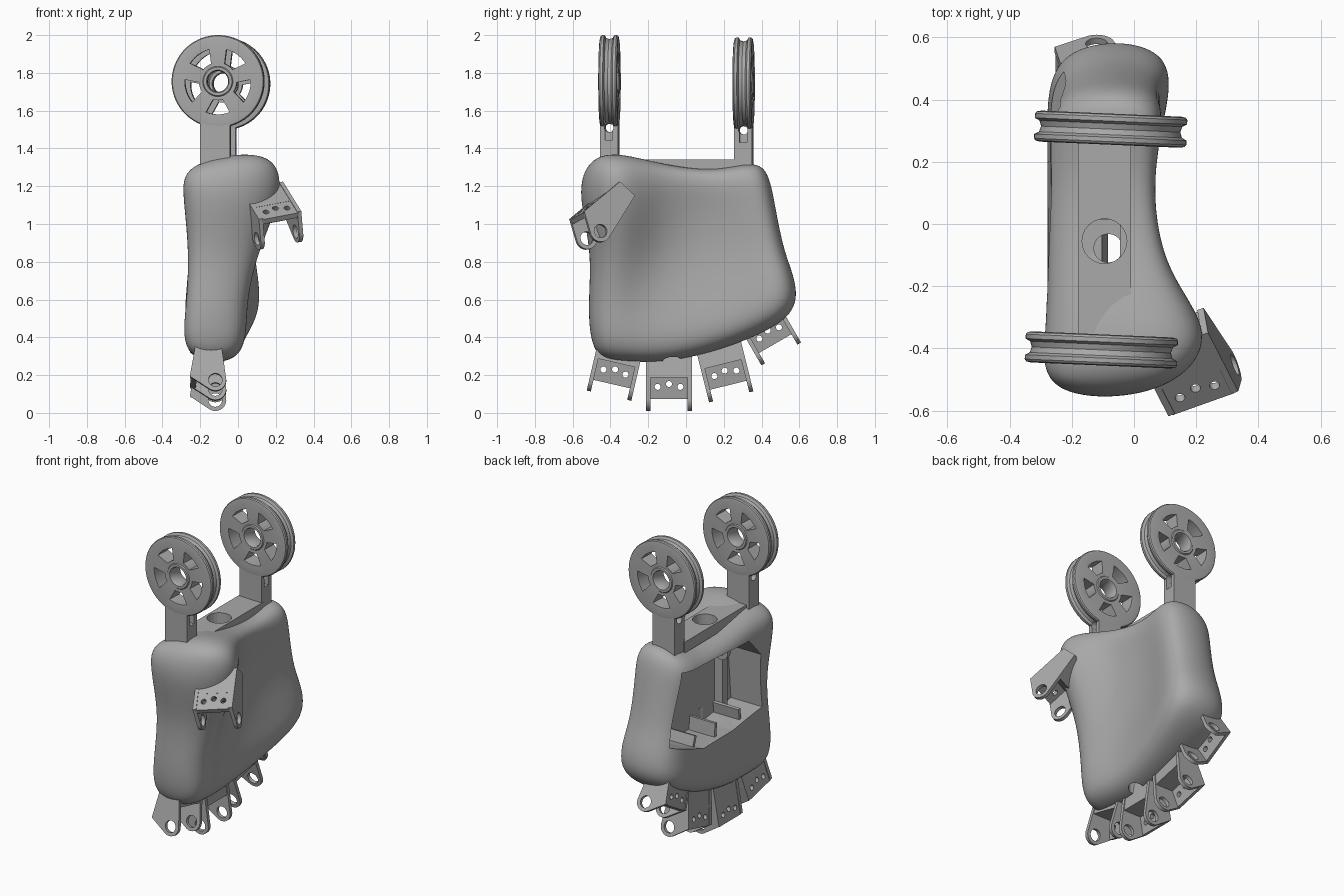
import bpy, bmesh
from math import sin, cos, pi, radians
from mathutils import Matrix, Vector

if bpy.data.objects.get("Cube"):
    bpy.data.objects.remove(bpy.data.objects["Cube"])

grey = bpy.data.materials.new("warm_grey_plastic")
grey.use_nodes = True
tone = (0.4, 0.4, 0.4, 1)
grey.diffuse_color = tone
grey.node_tree.nodes["Principled BSDF"].inputs["Base Color"].default_value = tone

TURN_X = Matrix.Rotation(pi / 2, 4, 'Z')   # extrusion runs along x
TURN_Z = Matrix.Rotation(pi / 2, 4, 'X')   # extrusion runs along z


def make(name, verts, faces):
    mesh = bpy.data.meshes.new(name)
    mesh.from_pydata(verts, [], faces)
    bm = bmesh.new()
    bm.from_mesh(mesh)
    bmesh.ops.recalc_face_normals(bm, faces=bm.faces)
    bm.to_mesh(mesh)
    bm.free()
    mesh.materials.append(grey)
    obj = bpy.data.objects.new(name, mesh)
    bpy.context.collection.objects.link(obj)
    return obj


def prism(name, outline, depth, at=(0, 0, 0), turn=Matrix()):
    """Extrude an (x, z) outline along y, then turn and place it."""
    n = len(outline)
    verts = [(x, s * depth / 2, z) for s in (-1, 1) for x, z in outline]
    faces = [tuple(range(n)), tuple(range(n, 2 * n))]
    faces += [(i, (i + 1) % n, n + (i + 1) % n, n + i) for i in range(n)]
    obj = make(name, verts, faces)
    obj.data.transform(Matrix.Translation(at) @ turn)
    return obj


def arc(r, start, end, steps, cx=0, cz=0):
    angles = [radians(start + (end - start) * i / steps) for i in range(steps + 1)]
    return [(cx + r * cos(a), cz + r * sin(a)) for a in angles]


def rod(r, depth, at, turn=Matrix()):
    return prism("cutter", arc(r, 0, 345, 23), depth, at, turn)


def box(name, size, at):
    w, d, h = size
    outline = [(-w / 2, -h / 2), (w / 2, -h / 2), (w / 2, h / 2), (-w / 2, h / 2)]
    return prism(name, outline, d, at)


def activate(obj):
    bpy.ops.object.select_all(action='DESELECT')
    obj.select_set(True)
    bpy.context.view_layer.objects.active = obj


def apply(obj, mod):
    activate(obj)
    bpy.ops.object.modifier_apply(modifier=mod.name)


def cut(obj, *cutters):
    for cutter in cutters:
        cutter.hide_render = True
        mod = obj.modifiers.new("cut", 'BOOLEAN')
        mod.operation, mod.solver, mod.object = 'DIFFERENCE', 'EXACT', cutter
        apply(obj, mod)
        bpy.data.objects.remove(cutter)
    return obj


def smooth(obj, angle=35):
    activate(obj)
    bpy.ops.object.shade_smooth_by_angle(angle=radians(angle))


def join(name, parts):
    activate(parts[0])
    for p in parts:
        p.select_set(True)
    bpy.ops.object.join()
    parts[0].name = name
    return parts[0]


# Palm: cage of two sheets, rows run top to bottom, columns front to back
rows_y = [(-.52, -.38, -.14, .18, .43), (-.59, -.34, -.14, .18, .48), (-.5, -.34, -.15, .22, .53),
          (-.53, -.38, -.17, .28, .6), (-.5, -.34, -.08, .28, .6)]
rows_z = [(1.38, 1.43, 1.36, 1.31, 1.41), (1.18, 1.16, 1.12, 1.1, 1.12), (.85,) * 5,
          (.55, .55, .55, .6, .7), (.28, .26, .25, .35, .51)]
rows_x = [(.12, .24, .13, .09, .13), (.12, .32, .06, .03, .15), (.04, .14, -.01, .02, .15),
          (-.01, .06, -.01, .07, .19), (.02, .06, .05, .1, .13)]
left_x = [(-.31, -.28, -.28, -.28, -.28), (-.31, -.29, -.28, -.28, -.28), (-.27, -.25, -.25, -.25, -.27),
          (-.29, -.27, -.27, -.27, -.29), (-.32, -.3, -.3, -.3, -.28)]
grid = [(i, j) for i in range(5) for j in range(5)]
right = [(rows_x[i][j], rows_y[i][j], rows_z[i][j]) for i, j in grid]
left = [(left_x[i][j], rows_y[i][j], rows_z[i][j] - (.08 if i == 0 else 0)) for i, j in grid]
quads = [(i * 5 + j, i * 5 + j + 1, i * 5 + j + 6, i * 5 + j + 5) for i in range(4) for j in range(4)]
border = list(range(5)) + [9, 14, 19, 24] + [23, 22, 21, 20] + [15, 10, 5]
sides = [(a, b, b + 25, a + 25) for a, b in zip(border, border[1:] + border[:1])]
palm = make("palm_shell", right + left, quads + [tuple(k + 25 for k in q) for q in quads] + sides)
sub = palm.modifiers.new("round", 'SUBSURF')
sub.levels = 4
apply(palm, sub)

# Open cavity on the palm's outer side, the hole in its top and the tendon hole in its floor
opening = [(-.39, .7), (-.1, .66), (.2, .66), (.49, .76), (.38, 1.2), (-.24, 1.18), (-.36, 1.05)]
cut(palm, prism("cutter", opening, .5, (-.295, 0, 0), TURN_X),
    rod(.072, .5, (-.095, -.055, 1.3), TURN_Z),
    rod(.046, .6, (-.083, -.078, .45), TURN_Z))
smooth(palm)

bridge = box("top_plate", (.17, .66, .07), (-.095, -.06, 1.307))
cut(bridge, rod(.072, .3, (-.095, -.055, 1.3), TURN_Z))

# Cavity dividers, vertical rail and lug
for y, tilt in ((-.22, -8), (.03, 5), (.25, 18)):
    rib = box("cavity_divider", (.18, .02, .13), (0, 0, 0))
    rib.matrix_world = Matrix.Translation((-.14, y, .68)) @ Matrix.Rotation(radians(tilt), 4, 'X')
box("cavity_rail", (.06, .05, .6), (-.07, -.25, .93))
lug = prism("cavity_lug", arc(.05, 0, 345, 23), .03, (-.13, -.18, 1.1))
cut(lug, rod(.022, .2, (-.13, -.18, 1.1)))
smooth(lug)

# Pulley wheels on posts
RIM = [(.055, -.04), (.06, -.05), (.075, -.05), (.08, -.044), (.225, -.05), (.24, -.047), (.245, -.04),
       (.245, -.026), (.23, -.018), (.224, 0)]
RIM += [(r, -y) for r, y in reversed(RIM[:-1])]


def pulley(name, x, y, z):
    n, steps = len(RIM), 72
    verts = [(r * cos(2 * pi * k / steps), d, r * sin(2 * pi * k / steps))
             for k in range(steps) for r, d in RIM]
    faces = [(k * n + i, k * n + (i + 1) % n, (k + 1) % steps * n + (i + 1) % n, (k + 1) % steps * n + i)
             for k in range(steps) for i in range(n)]
    wheel = make(name + "_pulley", verts, faces)
    for k in range(5):
        mid = -90 + 72 * k
        window = arc(.175, mid - 21, mid + 21, 6) + arc(.1, mid + 15, mid - 15, 4)
        cut(wheel, prism("cutter", window, .3))
    smooth(wheel, 30)
    post = box(name + "_post", (.16, .096, .28), (-.015, 0, -.355))
    cut(post, rod(.024, .4, (0, 0, -.245), TURN_X), box("cutter", (.12, .04, .07), (.07, 0, -.275)))
    for part in (wheel, post):
        part.matrix_world = Matrix.Translation((x, y, z)) @ Matrix.Rotation(radians(-2.5), 4, 'Z')


pulley("front", -.105, -.405, 1.755)
pulley("back", -.075, .305, 1.742)


# Knuckle bracket: base, slanted plate with three holes and two eyed cheeks
def bracket():
    side = [(-.135, -.2), (-.09, .06), (.02, .06)] + arc(.058, 0, -130, 10, 0, -.22)
    cheeks = []
    for y in (-.11, .11):
        cheek = prism("cheek", side, .022, (0, y, 0))
        cheeks.append(cut(cheek, rod(.036, .1, (0, y, -.22))))
    base = prism("base", [(-.087, .055), (.017, .055), (.036, -.1), (-.115, -.1)], .215)
    plate = prism("plate", [(-.112, -.09), (-.085, -.09), (-.105, -.215), (-.132, -.205)], .215)
    for y, z in ((-.06, -.15), (0, -.135), (.06, -.15)):
        cut(plate, rod(.016, .2, (-.1, y, z), TURN_X))
    part = join("finger_bracket", cheeks + [base, plate])
    smooth(part, 30)
    return part


first = bracket()
spots = ((-.345, .362, -13), (-.09, .288, 0), (.172, .355, 14), (.365, .553, 30))
for k, (y, z, tilt) in enumerate(spots):
    part = first if k == 0 else first.copy()
    if k:
        bpy.context.collection.objects.link(part)
    part.matrix_world = Matrix.Translation((-.12, y, z)) @ Matrix.Rotation(radians(tilt), 4, 'X')

# Thumb bracket, turned outward and forward
thumb = first.copy()
thumb.name = "thumb_bracket"
bpy.context.collection.objects.link(thumb)
up = -Vector((.35, -.6, -.72)).normalized()
side_axis = Vector((-.91, -.35, -.2))
across = side_axis.cross(up).normalized()
side_axis = up.cross(across)
frame = Matrix((across, side_axis, up)).transposed().to_4x4()
thumb.matrix_world = Matrix.Translation((.135, -.36, 1.1)) @ frame
